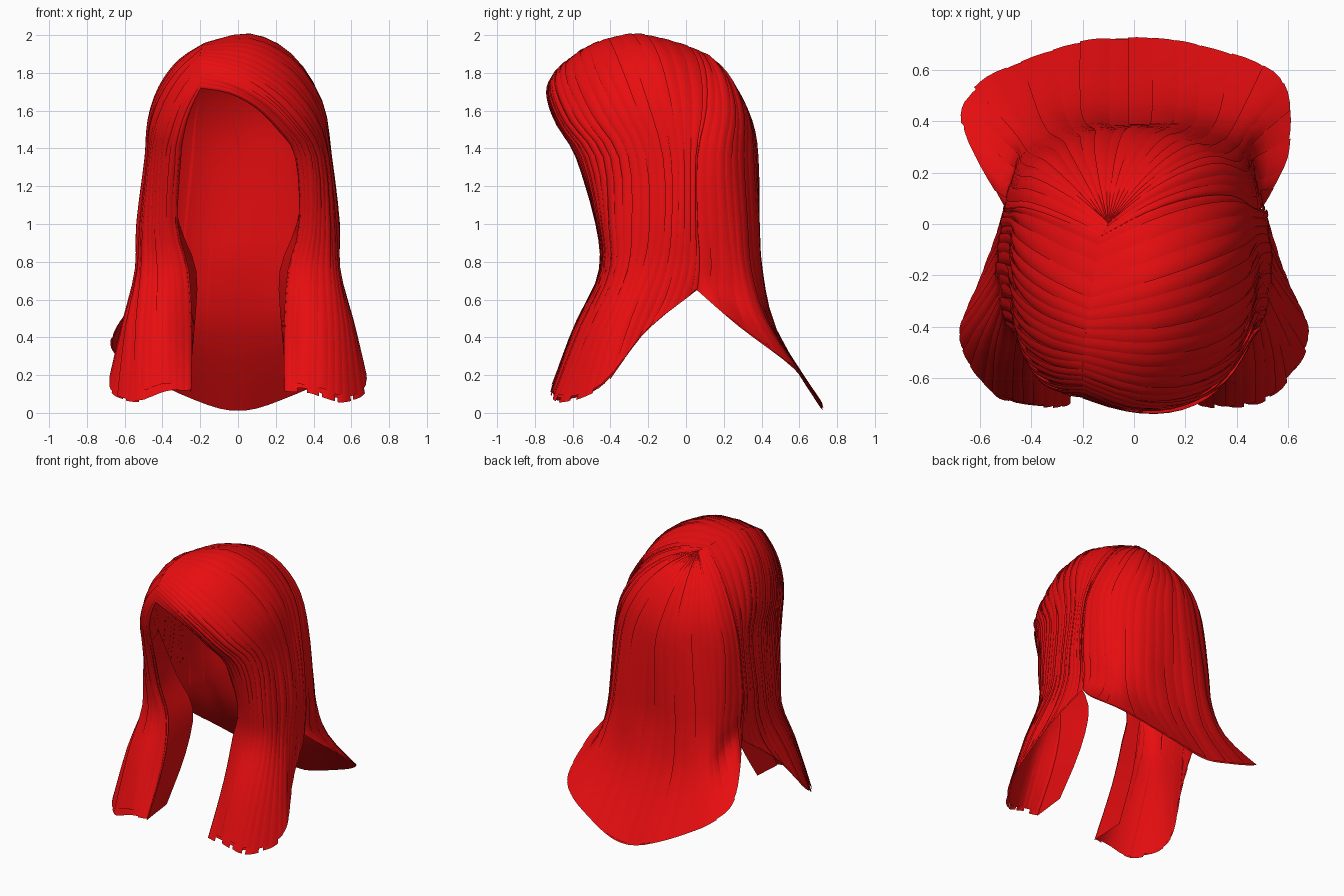
import bpy
import math
import random
from mathutils import Vector

random.seed(4)
if "Cube" in bpy.data.objects:
    bpy.data.objects.remove(bpy.data.objects["Cube"])

# One red for all the hair
red = bpy.data.materials.new("hair_red")
red.use_nodes = True
colour = (0.8, 0.004, 0.005, 1)
red.diffuse_color = colour
red.node_tree.nodes["Principled BSDF"].inputs["Base Color"].default_value = colour

CENTRE = Vector((0, -0.19, 1.35))
RADII = Vector((0.48, 0.54, 0.64))

# Guide locks for one side, from the temple down: front panel, then back panel
FRONT = [
    [(.31, -.58, 1.35), (.33, -.47, 1), (.27, -.45, .75), (.25, -.53, .45), (.25, -.71, .11)],
    [(.40, -.54, 1.35), (.41, -.46, 1), (.38, -.45, .75), (.38, -.59, .45), (.38, -.72, .1)],
    [(.46, -.40, 1.35), (.49, -.38, 1), (.50, -.38, .75), (.53, -.51, .45), (.54, -.67, .05)],
    [(.48, -.22, 1.35), (.52, -.20, 1), (.53, -.24, .75), (.61, -.36, .45), (.68, -.45, .13)],
    [(.48, -.05, 1.35), (.52, -.05, 1), (.52, -.07, .78), (.55, -.13, .58), (.60, -.22, .42)],
    [(.47, .06, 1.35), (.50, .06, 1), (.50, .07, .85), (.50, .07, .75), (.50, .06, .65)],
]
BACK = [FRONT[-1],
    [(.44, .18, 1.35), (.46, .20, 1), (.46, .22, .8), (.48, .23, .6), (.60, .28, .46)],
    [(.34, .28, 1.35), (.38, .30, 1), (.40, .32, .75), (.45, .40, .5), (.57, .57, .24)],
    [(.18, .35, 1.35), (.21, .37, 1), (.23, .39, .75), (.25, .46, .45), (.26, .70, .08)],
    [(0, .37, 1.35), (0, .38, 1), (0, .39, .75), (0, .48, .42), (0, .73, .01)],
]
# Inward-turned edge of the front panel
INNER = [
    [(.38, -.38, 1.35), (.31, -.27, 1), (.22, -.21, .75), (.23, -.28, .45), (.26, -.46, .13)],
    FRONT[0],
]
# Parting line, from the hairline to the crown
PARTING = [Vector(p) for p in [(-.2, -.68, 1.72), (-.2, -.65, 1.81), (-.2, -.57, 1.89),
                               (-.19, -.45, 1.94), (-.17, -.3, 1.955), (-.13, -.05, 1.93),
                               (-.1, 0, 1.92)]]


def curve_at(points, s):
    """Smooth curve through the points, with s counted in points."""
    last = len(points) - 1
    i = min(int(s), last - 1)
    t = s - i
    a, b, c, d = (points[max(0, min(last, k))] for k in range(i - 1, i + 3))
    return b + 0.5 * t * (c - a + t * (2 * a - 5 * b + 4 * c - d + t * (3 * (b - c) + d - a)))


def over_head(root, end, lift):
    """Points that lead from the parting over the rounded head."""
    u, v = (Vector([(p[k] - CENTRE[k]) / RADII[k] for k in range(3)]) for p in (root, end))
    arc = []
    for t in (0, 0.25, 0.5, 0.75):
        w = u.normalized().slerp(v.normalized(), t) * (u.length * (1 - t) + v.length * t)
        w += Vector((0, 0.1, 1)) * lift * math.sin(math.pi * t)
        arc.append(CENTRE + Vector([w[k] * RADII[k] for k in range(3)]))
    return arc


def make_guides(locks, side, first_root=None):
    guides = []
    for i, lock in enumerate(locks):
        lower = [Vector((side * x, y, z)) for x, y, z in lock]
        upper = []
        if first_root is not None:
            root = curve_at(PARTING, min(first_root + i, len(PARTING) - 1))
            lift = 0.1 * max(0, 1 - (first_root + i) / 2) * (1 if side > 0 else 0.3)
            upper = over_head(root, lower[0], lift)
        guides.append(upper + lower)
    return guides


def outward(p):
    return (p - Vector((0, -0.12, min(p.z, CENTRE.z)))).normalized()


def build_panel(name, guides, cards, side, tilt=0.02, ragged=0.03, columns=5, inset=0.0):
    """Cover a panel with overlapping, slightly tilted hair cards."""
    verts, faces = [], []
    span = len(guides) - 1
    steps = 3
    rows = (len(guides[0]) - 1) * steps
    overlap = 0.25 if cards > 1 else 0
    for card in range(cards):
        base = len(verts)
        rise = random.uniform(-0.3, 0.3) * tilt
        trim = random.uniform(0, ragged)
        sway = random.uniform(0, math.tau)
        for c in range(columns):
            u = c / (columns - 1)
            s = max(0, min(span, (card + u * (1 + 2 * overlap) - overlap) / cards * span))
            keys = [curve_at([g[k] for g in guides], s) for k in range(len(guides[0]))]
            for r in range(rows + 1):
                f = r / rows
                p = curve_at(keys, r / steps * (1 - trim * f))
                fade = min(1, 0.3 + 2 * f) * (1 - 0.5 * f ** 4)
                wave = 0.2 * math.sin(9 * f + sway)
                push = tilt * (u - 0.6 + 0.5 * math.sin(math.pi * u) + wave) + rise - inset
                verts.append(p + outward(p) * push * fade)
        for c in range(columns - 1):
            for r in range(rows):
                a = base + c * (rows + 1) + r
                quad = (a, a + 1, a + rows + 2, a + rows + 1)
                faces.append(quad if side > 0 else quad[::-1])
    mesh = bpy.data.meshes.new(name)
    mesh.from_pydata(verts, [], faces)
    mesh.materials.append(red)
    panel = bpy.data.objects.new(name, mesh)
    bpy.context.collection.objects.link(panel)
    bpy.ops.object.select_all(action="DESELECT")
    panel.select_set(True)
    bpy.context.view_layer.objects.active = panel
    bpy.ops.object.shade_smooth_by_angle(angle=math.radians(50))


# Front hair on each side of the off-centre parting, with a smooth under layer
for label, side in (("left", 1), ("right", -1)):
    front = make_guides(FRONT, side, 0)
    build_panel(label + "_front_hair", front, 20, side)
    build_panel(label + "_front_under_layer", front, 1, side, 0, 0.02, 24, 0.012)
    build_panel(label + "_inner_lock", make_guides(INNER, side), 1, side, 0, 0, 6)

# Back hair in one sweep from the left ear round to the right, flaring wider on the right
right_back = make_guides(BACK[:-1], -1, 5)
right_back[1][-1] = Vector((-.67, .39, .39))
back = make_guides(BACK, 1, 5) + right_back[::-1]
build_panel("back_hair", back, 22, 1, 0.016, 0.008)
build_panel("back_under_layer", back, 1, 1, 0, 0, 32, 0.012)
